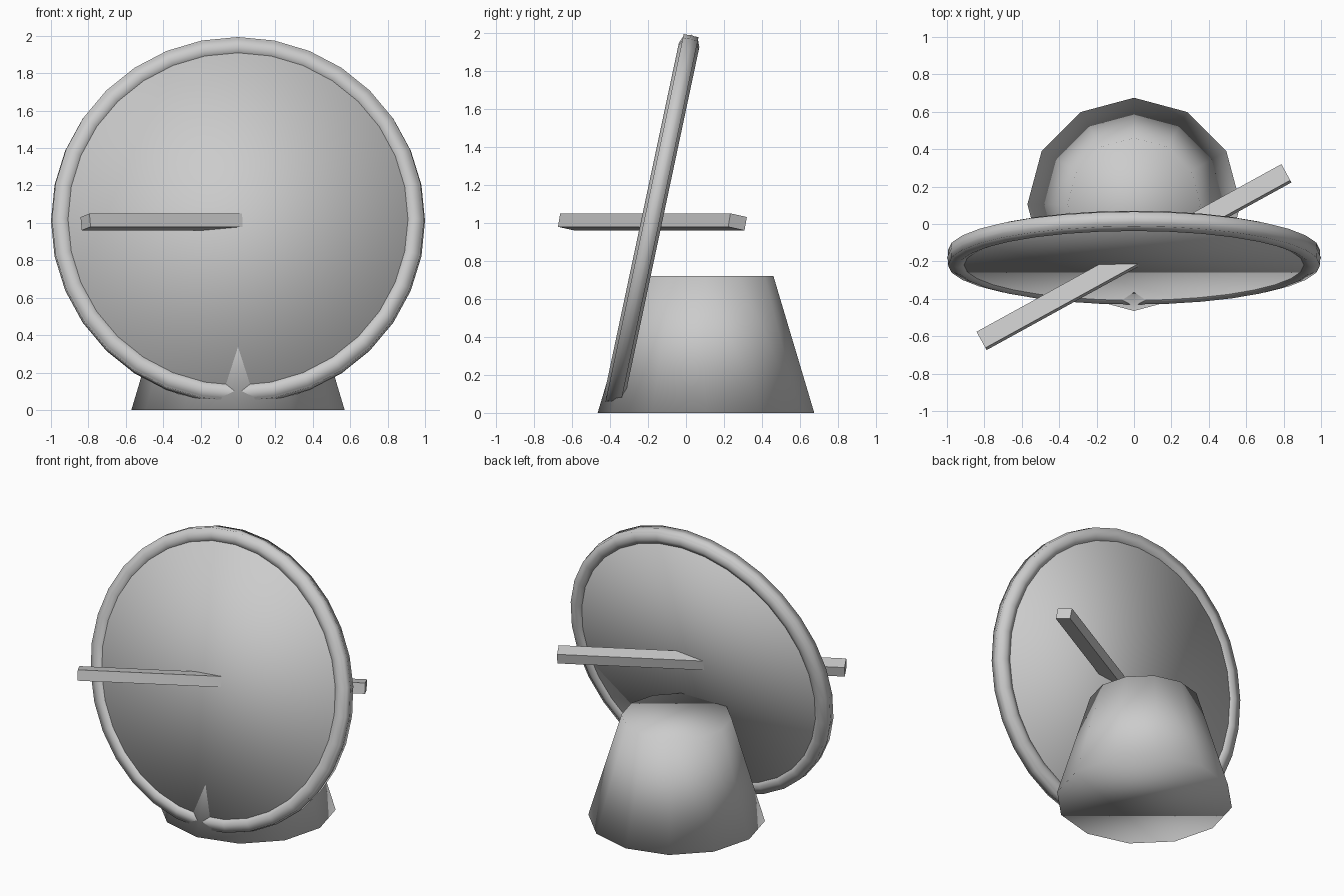
import bpy
from math import radians, pi

if "Cube" in bpy.data.objects:
    bpy.data.objects.remove(bpy.data.objects["Cube"])

TILT = radians(-12)          # dish leans back
CENTER = (0, -0.18, 1.012)


def finish(name):
    ob = bpy.context.object
    ob.name = name
    return ob


def smooth(ob):
    for p in ob.data.polygons:
        p.use_smooth = True


# Tapered twelve-sided stand, a corner pointing to the front
bpy.ops.mesh.primitive_cone_add(vertices=12, radius1=0.57, radius2=0.355,
                                depth=0.72, location=(0, 0.105, 0.36))
smooth(finish("stand"))

# Flat round dish, leaning back
bpy.ops.mesh.primitive_cylinder_add(vertices=32, radius=0.995, depth=0.08,
                                    location=CENTER, rotation=(pi / 2 + TILT, 0, 0))
smooth(finish("dish"))

# Raised rim round the dish
bpy.ops.mesh.primitive_torus_add(major_segments=32, minor_segments=8,
                                 major_radius=0.945, minor_radius=0.055,
                                 location=CENTER, rotation=(pi / 2 + TILT, 0, 0))
smooth(finish("rim"))

# Square bar passing through the middle of the dish
bpy.ops.mesh.primitive_cube_add(size=1, location=(0, -0.177, 1.005),
                                rotation=(radians(-11), 0, radians(28.8)))
bar = finish("bar")
bar.scale = (1.86, 0.1, 0.072)
